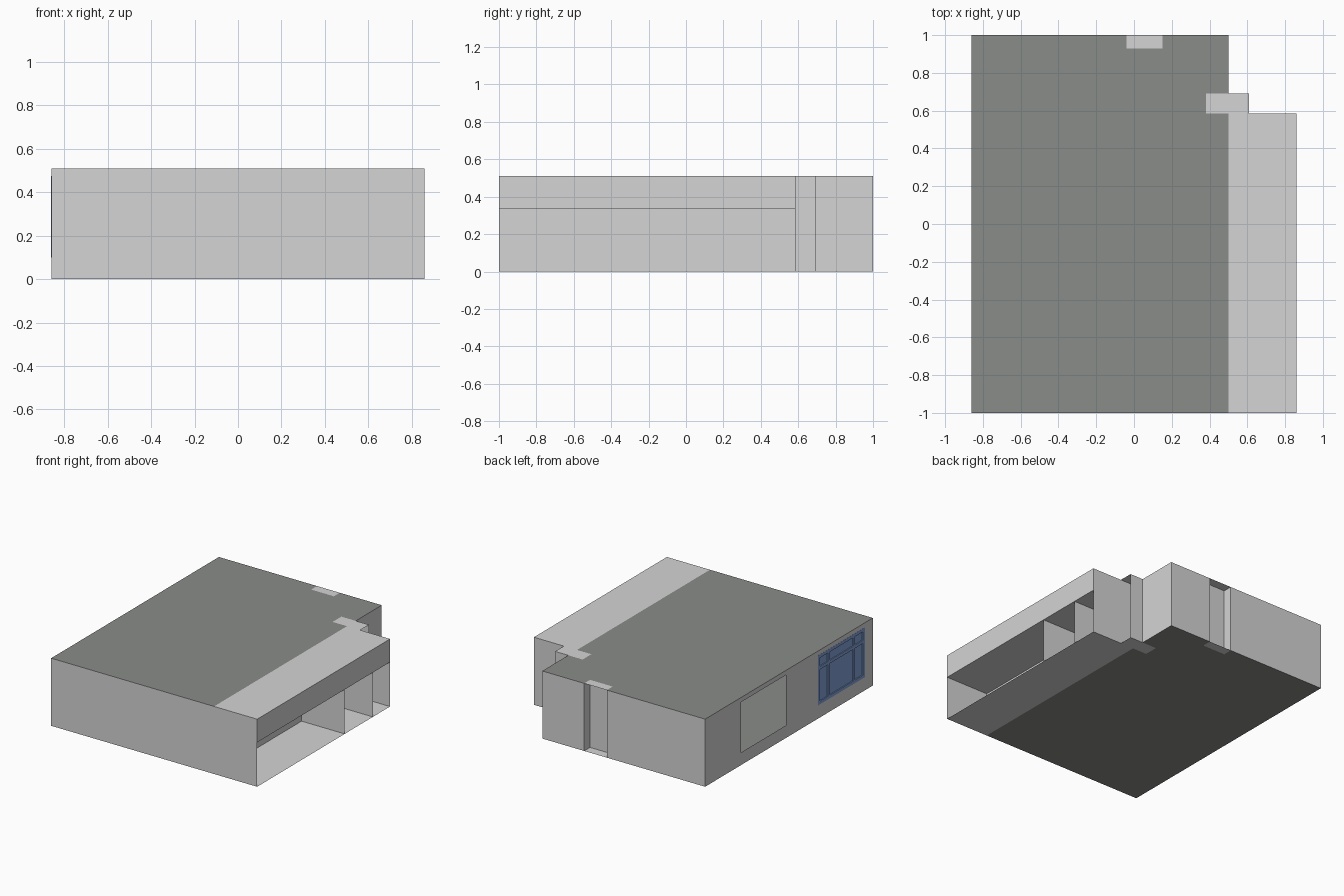
import bpy, bmesh

if "Cube" in bpy.data.objects:
    bpy.data.objects.remove(bpy.data.objects["Cube"])

# ---------- materials ----------
def material(name, rgb):
    m = bpy.data.materials.new(name)
    m.diffuse_color = (*rgb, 1)
    m.use_nodes = True
    m.node_tree.nodes["Principled BSDF"].inputs["Base Color"].default_value = m.diffuse_color
    return m

LIGHT = material("light grey plaster", (0.66, 0.66, 0.66))
DARK = material("grey stone", (0.255, 0.262, 0.248))
BLUE = material("window blue", (0.22, 0.35, 0.66))

H = 0.51        # room height
LINTEL = 0.335  # underside of the right-hand lintel
X0, X1, XM = -0.86, 0.86, 0.50
YB = 0.585      # back of the side strip
MID = (0, 0, H / 2)

def panel(name, mat, axis, pos, a, b, holes=()):
    """Flat sheet across one axis; a and b span the other two axes, holes are cut out."""
    us = sorted({*a, *[h[i] for h in holes for i in (0, 1)]})
    vs = sorted({*b, *[h[i] for h in holes for i in (2, 3)]})
    bm = bmesh.new()

    def point(u, v):
        p = [u, v]
        p.insert(axis, pos)
        return bm.verts.new(p)

    grid = [[point(u, v) for v in vs] for u in us]
    for i in range(len(us) - 1):
        for j in range(len(vs) - 1):
            cu, cv = (us[i] + us[i + 1]) / 2, (vs[j] + vs[j + 1]) / 2
            if any(h[0] < cu < h[1] and h[2] < cv < h[3] for h in holes):
                continue
            f = bm.faces.new((grid[i][j], grid[i + 1][j], grid[i + 1][j + 1], grid[i][j + 1]))
            f.normal_update()
            if f.normal[axis] * (pos - MID[axis]) < 0:
                f.normal_flip()
    bmesh.ops.delete(bm, geom=[v for v in bm.verts if not v.link_faces], context='VERTS')
    flat = [e for e in bm.edges if len(e.link_faces) == 2]
    bmesh.ops.dissolve_edges(bm, edges=flat, use_verts=False) if flat and not holes else None
    me = bpy.data.meshes.new(name)
    bm.to_mesh(me)
    bm.free()
    me.materials.append(mat)
    ob = bpy.data.objects.new(name, me)
    bpy.context.collection.objects.link(ob)
    return ob

def box(name, mat, x, y, z):
    bpy.ops.mesh.primitive_cube_add(size=1, location=[(s[0] + s[1]) / 2 for s in (x, y, z)])
    ob = bpy.context.object
    ob.name = name
    ob.scale = [s[1] - s[0] for s in (x, y, z)]
    ob.data.materials.append(mat)
    return ob

# ---------- floors and roofs ----------
DOOR = (-0.04, 0.15, 0.93, 1.0)      # back door recess in plan
NICHE = (0.38, 0.61, YB, 0.69)       # side door recess in plan
for label, z in (("floor", 0.0), ("roof", H)):
    panel("main_" + label, DARK, 2, z, (X0, XM), (-1, 1), (DOOR, (0.38, XM, YB, 0.69)))
    panel("strip_" + label, LIGHT, 2, z, (XM, X1), (-1, YB))
    panel("back_door_" + label, LIGHT, 2, z, DOOR[:2], DOOR[2:])
    panel("side_door_" + label, LIGHT, 2, z, NICHE[:2], NICHE[2:])

# ---------- outer walls ----------
WIN = (-0.905, -0.345, 0.10, 0.475)
GAP = (0.036, 0.572, 0.095, 0.475)
panel("front_wall", LIGHT, 1, -1, (X0, X1), (0, H))
panel("left_wall", LIGHT, 0, X0, (-1, 1), (0, H), (WIN, GAP))
panel("back_wall", LIGHT, 1, 1, (X0, XM), (0, H), ((DOOR[0], DOOR[1], 0, H),))
panel("inner_right_wall", LIGHT, 0, XM, (-1, 1), (0, H), ((YB, 0.69, 0, H),))
panel("strip_back_wall", LIGHT, 1, YB, (0.38, X1), (0, H))

# ---------- lintel, soffit and bay partitions on the right ----------
panel("lintel", LIGHT, 0, X1, (-1, YB), (LINTEL, H))
panel("lintel_soffit", LIGHT, 2, LINTEL, (XM, X1), (-1, YB))
for i, y in enumerate((0.044, 0.38)):
    panel(f"bay_partition_{i}", LIGHT, 1, y, (XM, X1), (0, LINTEL))

# ---------- door recesses ----------
panel("back_door", LIGHT, 1, DOOR[2], DOOR[:2], (0, H))
for i in (0, 1):
    panel(f"back_door_reveal_{i}", LIGHT, 0, DOOR[i], DOOR[2:], (0, H))
panel("side_door", LIGHT, 0, NICHE[0], NICHE[2:], (0, H))
panel("side_door_reveal", LIGHT, 1, NICHE[3], NICHE[:2], (0, H))

# ---------- blue window in the left wall ----------
y0, y1, z0, z1 = WIN
panel("window_glass", BLUE, 0, X0 + 0.006, (y0, y1), (z0, z1))
T, XS = 0.012, (X0 - 0.001, X0 + 0.012)
for i, y in enumerate((y0 + T, -0.775, -0.475, y1 - T)):
    box(f"window_post_{i}", BLUE, XS, (y - T, y + T), (z0, z1))
for i, z in enumerate((z0 + T, 0.375, z1 - T)):
    box(f"window_rail_{i}", BLUE, XS, (y0, y1), (z - T, z + T))
